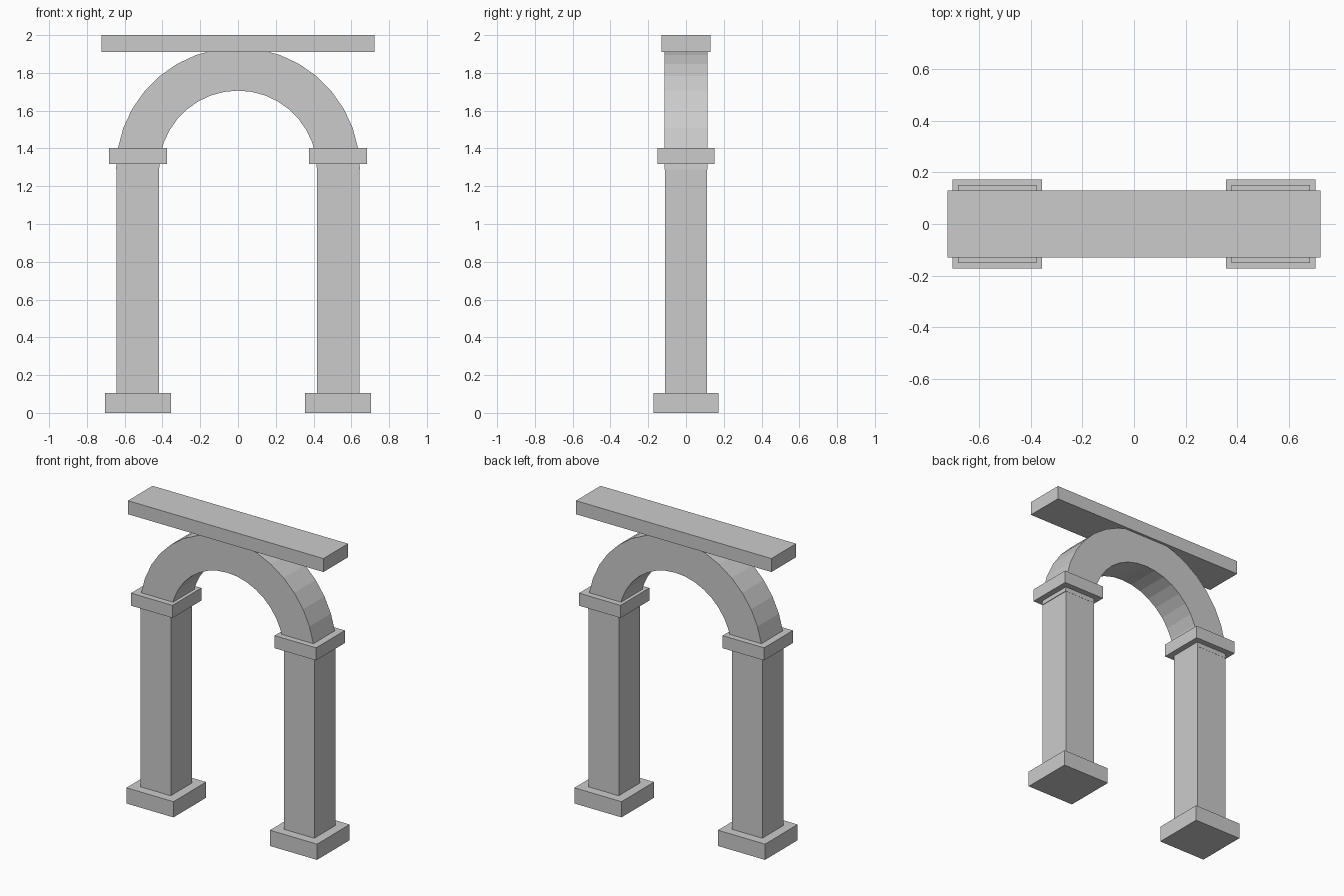
import bpy
import bmesh
from math import cos, sin, pi

cube = bpy.data.objects.get("Cube")
if cube:
    bpy.data.objects.remove(cube, do_unlink=True)

stone = bpy.data.materials.new("grey_stone")
stone.use_nodes = True
GREY = (0.6, 0.6, 0.6, 1.0)
stone.diffuse_color = GREY
stone.node_tree.nodes["Principled BSDF"].inputs["Base Color"].default_value = GREY


def add_object(name, bm):
    bmesh.ops.recalc_face_normals(bm, faces=bm.faces)
    mesh = bpy.data.meshes.new(name)
    bm.to_mesh(mesh)
    bm.free()
    mesh.materials.append(stone)
    obj = bpy.data.objects.new(name, mesh)
    bpy.context.collection.objects.link(obj)
    return obj


def block(name, x, half_x, half_y, z0, z1):
    bm = bmesh.new()
    bmesh.ops.create_cube(bm, size=2)
    bmesh.ops.scale(bm, verts=bm.verts, vec=(half_x, half_y, (z1 - z0) / 2))
    bmesh.ops.translate(bm, verts=bm.verts, vec=(x, 0, (z0 + z1) / 2))
    return add_object(name, bm)


def arch_ring(name, inner, outer, half_y, spring_z, steps):
    # Sweep a rectangular section round a half circle, capped at both ends
    bm = bmesh.new()
    section = [(inner, -half_y), (outer, -half_y), (outer, half_y), (inner, half_y)]
    rings = []
    for i in range(steps + 1):
        a = pi * i / steps
        rings.append([bm.verts.new((r * cos(a), y, spring_z + r * sin(a)))
                      for r, y in section])
    for a, b in zip(rings, rings[1:]):
        for k in range(4):
            n = (k + 1) % 4
            bm.faces.new((a[k], a[n], b[n], b[k]))
    bm.faces.new(rings[0])
    bm.faces.new(rings[-1])
    return add_object(name, bm)


# Columns: base, square shaft and capital on each side
COLUMN_X = 0.53
for side, sign in (("left", 1), ("right", -1)):
    x = sign * COLUMN_X
    block(f"{side}_base", x, 0.174, 0.172, 0.0, 0.105)
    block(f"{side}_shaft", x, 0.112, 0.112, 0.10, 1.33)
    block(f"{side}_capital", x, 0.153, 0.152, 1.318, 1.402)

# Faceted arch springing from inside the capitals
arch_ring("arch", 0.418, 0.646, 0.113, 1.288, 18)

# Flat beam resting on the crown of the arch
block("top_beam", 0, 0.722, 0.13, 1.91, 2.0)
